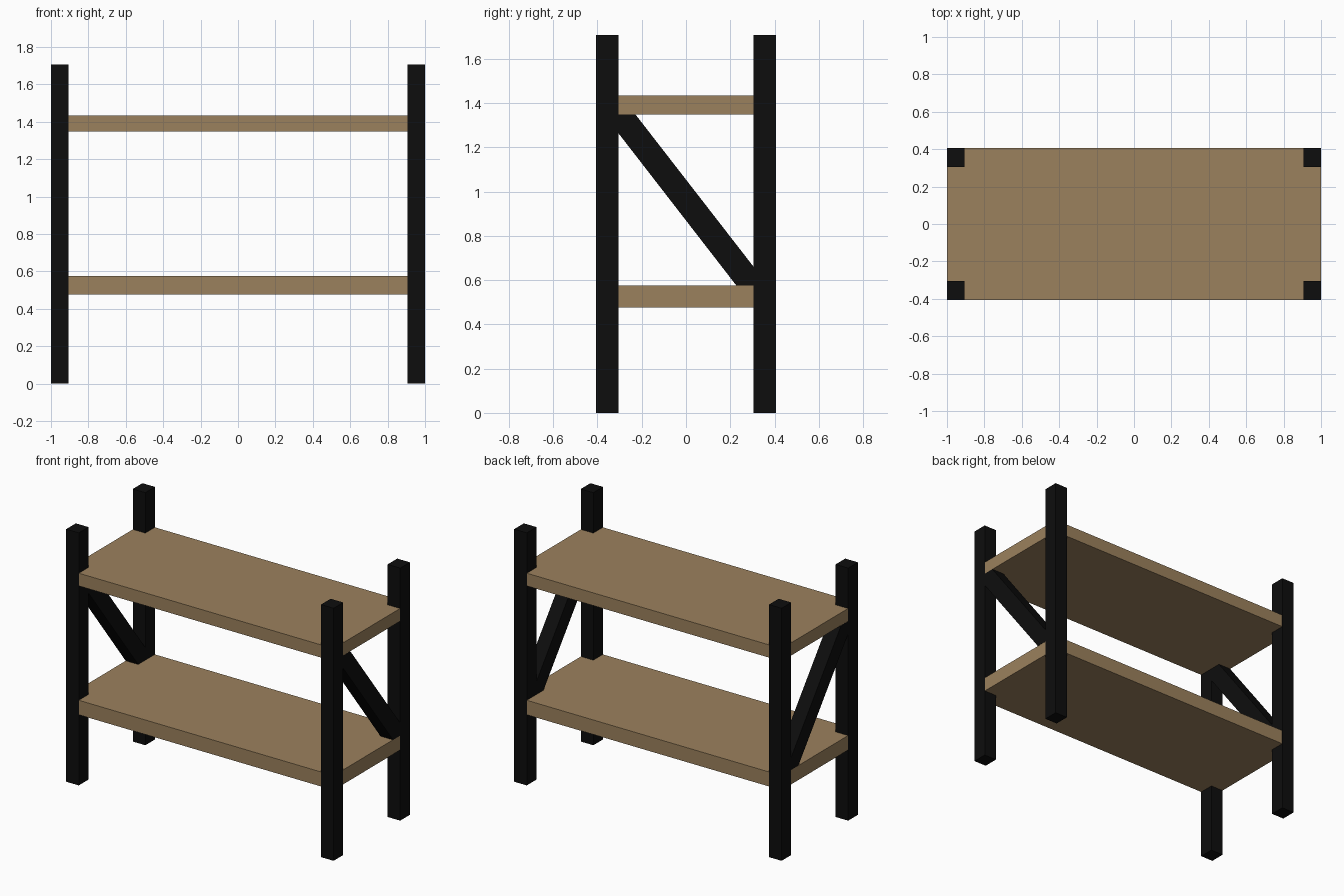
import bpy, bmesh

if "Cube" in bpy.data.objects:
    bpy.data.objects.remove(bpy.data.objects["Cube"])

HX, HY, TOP = 1.0, 0.407, 1.707      # half width, half depth, height
PX, PY = 0.094, 0.103                # post section


def material(name, color):
    m = bpy.data.materials.new(name)
    m.diffuse_color = (*color, 1)
    m.use_nodes = True
    m.node_tree.nodes["Principled BSDF"].inputs["Base Color"].default_value = m.diffuse_color
    return m


black = material("black_steel", (0.004, 0.004, 0.004))
wood = material("wood", (0.33, 0.22, 0.11))


def prism(name, profile, x0, x1, mat):
    """Extrude a (y, z) profile along x."""
    bm = bmesh.new()
    face = bm.faces.new([bm.verts.new((x0, y, z)) for y, z in profile])
    ext = bmesh.ops.extrude_face_region(bm, geom=[face])["geom"]
    verts = [v for v in ext if isinstance(v, bmesh.types.BMVert)]
    bmesh.ops.translate(bm, verts=verts, vec=(x1 - x0, 0, 0))
    bmesh.ops.recalc_face_normals(bm, faces=bm.faces)
    me = bpy.data.meshes.new(name)
    bm.to_mesh(me)
    bm.free()
    me.materials.append(mat)
    ob = bpy.data.objects.new(name, me)
    bpy.context.collection.objects.link(ob)
    return ob


def box(name, x0, x1, y0, y1, z0, z1, mat):
    return prism(name, [(y0, z0), (y1, z0), (y1, z1), (y0, z1)], x0, x1, mat)


# Shelves, a hair inside the posts' outer faces
e = 0.001
for name, z0, z1 in (("lower_shelf", 0.477, 0.575), ("upper_shelf", 1.348, 1.434)):
    box(name, -HX + e, HX - e, -HY + e, HY - e, z0, z1, wood)

# Diagonal brace outline between the posts and shelves
iy = HY - PY
brace = [(-iy, 1.348), (-0.228, 1.348), (iy, 0.662),
         (iy, 0.575), (0.228, 0.575), (-iy, 1.262)]

for side, s in (("left", -1), ("right", 1)):
    x0, x1 = sorted((s * HX, s * (HX - PX)))
    # Corner posts
    for end, t in (("front", -1), ("back", 1)):
        y0, y1 = sorted((t * HY, t * iy))
        box(f"{end}_{side}_post", x0, x1, y0, y1, 0, TOP, black)
    # End brace
    prism(f"{side}_brace", brace, x0, x1, black)
